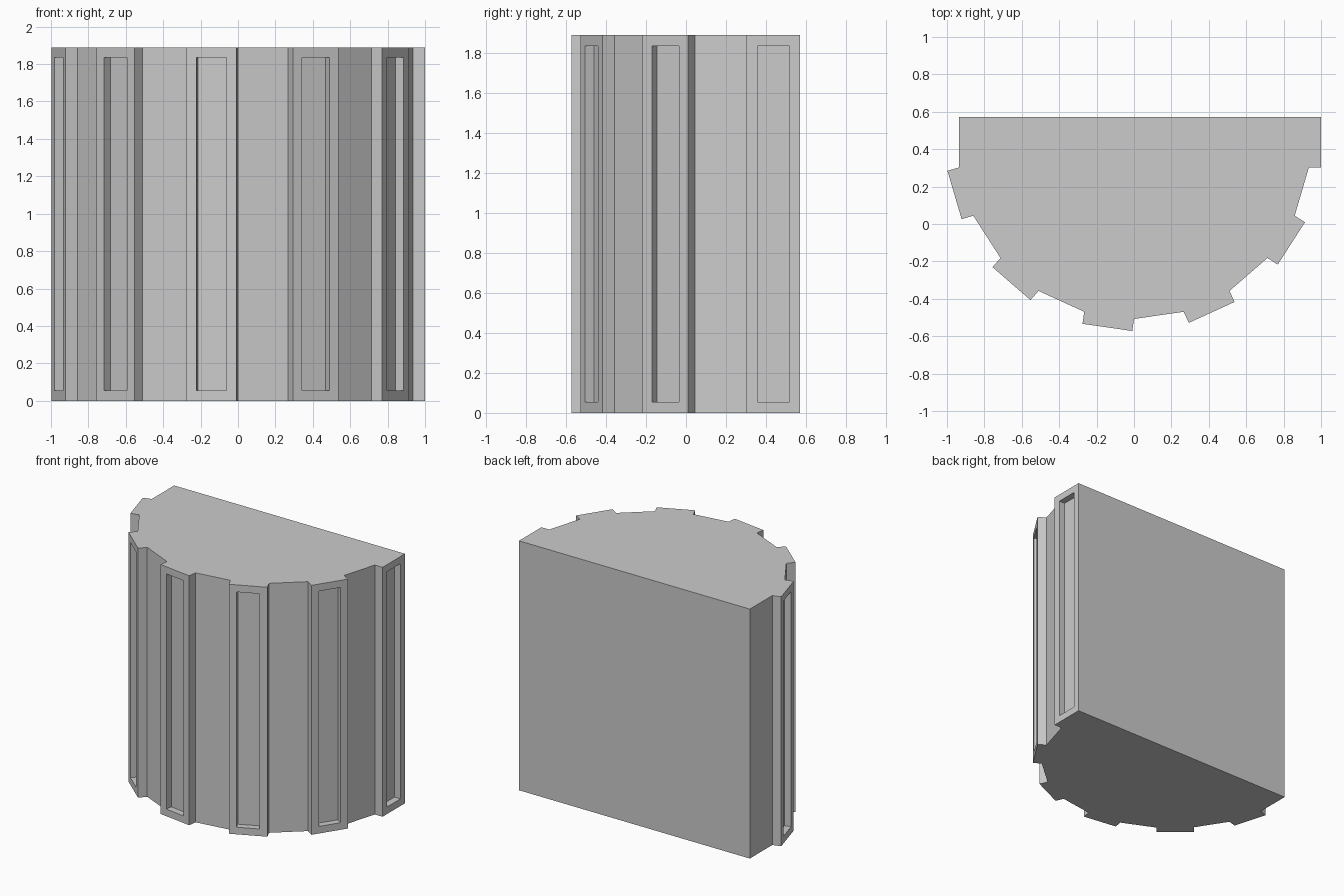
import bpy, bmesh
from math import cos, sin, tan, pi
from mathutils import Vector

cube = bpy.data.objects.get("Cube")
if cube:
    bpy.data.objects.remove(cube, do_unlink=True)

SIDES = 22          # sides of the full polygon; the column keeps half plus one
APOTHEM = 0.935
RAISE = 0.065       # how far the pilasters stand out
HEIGHT = 1.89
BORDER = 0.054      # frame around each recess
RECESS = 0.05
CENTRE_Y = 0.437

step = 2 * pi / SIDES
half = APOTHEM * tan(step / 2)

# Outline: flush and raised sides alternate around the front
outline, raised_normals = [], []
for k in range(SIDES // 2 + 1):
    a = -k * step
    normal = Vector((cos(a), sin(a), 0))
    along = Vector((sin(a), -cos(a), 0))
    raised = k % 2 == 0
    if raised:
        raised_normals.append(normal)
        mid = Vector((0, CENTRE_Y, 0)) + normal * APOTHEM
        if k:
            outline.append(mid - along * half)
        outline.append(mid + normal * RAISE - along * half)
        outline.append(mid + normal * RAISE + along * half)
        outline.append(mid + along * half)
# Back corner of the last flush side
outline.append(Vector((-APOTHEM, CENTRE_Y + half, 0)))

# Extrude the outline into a solid
bm = bmesh.new()
base = bm.faces.new([bm.verts.new(p) for p in outline])
top = bmesh.ops.extrude_face_region(bm, geom=[base], use_keep_orig=True)
bmesh.ops.translate(bm, vec=(0, 0, HEIGHT),
                    verts=[g for g in top["geom"] if isinstance(g, bmesh.types.BMVert)])
bmesh.ops.recalc_face_normals(bm, faces=bm.faces)
bm.normal_update()

# Sunken panel in each pilaster
def is_pilaster_front(face):
    c = face.calc_center_median() - Vector((0, CENTRE_Y, 0))
    return any(face.normal.dot(n) > 0.999 and c.dot(n) > APOTHEM + RAISE / 2
               for n in raised_normals)

for face in [f for f in bm.faces if is_pilaster_front(f)]:
    inward = face.normal * -RECESS
    bmesh.ops.inset_individual(bm, faces=[face], thickness=BORDER, use_even_offset=True)
    ext = bmesh.ops.extrude_discrete_faces(bm, faces=[face])
    bmesh.ops.translate(bm, vec=inward, verts=ext["faces"][0].verts)

mesh = bpy.data.meshes.new("half_column")
bm.to_mesh(mesh)
bm.free()

grey = bpy.data.materials.new("plain_grey")
grey.use_nodes = True
colour = (0.6, 0.6, 0.6, 1)
grey.diffuse_color = colour
grey.node_tree.nodes["Principled BSDF"].inputs["Base Color"].default_value = colour
mesh.materials.append(grey)

column = bpy.data.objects.new("half_column", mesh)
bpy.context.collection.objects.link(column)
